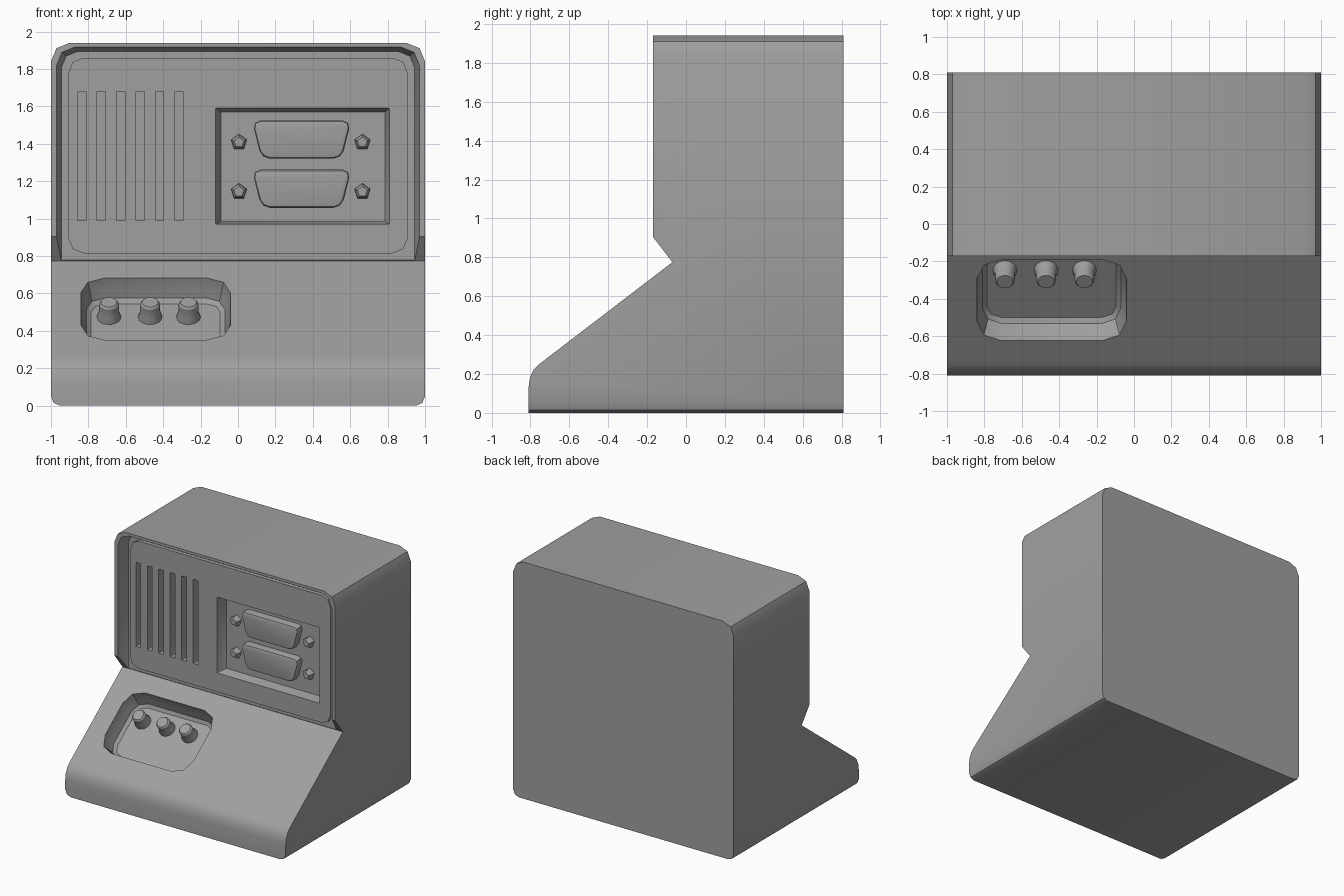
import bpy, bmesh, math
from mathutils import Matrix, Vector

old = bpy.data.objects.get("Cube")
if old:
    bpy.data.objects.remove(old, do_unlink=True)

grey = bpy.data.materials.new("plain_grey")
grey.use_nodes = True
grey.diffuse_color = (0.35, 0.35, 0.35, 1)
grey.node_tree.nodes["Principled BSDF"].inputs["Base Color"].default_value = grey.diffuse_color

# Local frames: outlines lie in the frame's XY plane and depth runs along its Z
FRONT = Matrix.Rotation(math.pi / 2, 4, 'X')
SIDE = Matrix(((0, 0, 1, 0), (1, 0, 0, 0), (0, 1, 0, 0), (0, 0, 0, 1)))
SLOPE = Matrix.Translation((0, -0.405, 0.515)) @ Matrix.Rotation(math.atan2(0.505, 0.66), 4, 'X')


def rounded(corners, radii):
    """Polygon whose corners are each rounded with two segments."""
    pts = []
    n = len(corners)
    for i, r in enumerate(radii):
        p = Vector(corners[i])
        a = (Vector(corners[i - 1]) - p).normalized() * r
        b = (Vector(corners[(i + 1) % n]) - p).normalized() * r
        pts += [p + a, p + (a + b) * 0.29, p + b]
    return pts


def rect(x0, x1, z0, z1, top=0.004, bottom=0.004):
    return rounded([(x0, z0), (x1, z0), (x1, z1), (x0, z1)], [bottom, bottom, top, top])


def circle(x, z, r, n):
    step = 2 * math.pi / n
    return [(x + r * math.sin(-i * step), z + r * math.cos(i * step)) for i in range(n)]


def loft(name, frame, rings):
    """Closed solid through a list of (outline, depth) rings."""
    bm = bmesh.new()
    loops = [[bm.verts.new(frame @ Vector((p[0], p[1], d))) for p in pts] for pts, d in rings]
    n = len(loops[0])
    for low, high in zip(loops, loops[1:]):
        for i in range(n):
            j = (i + 1) % n
            bm.faces.new((low[i], low[j], high[j], high[i]))
    bm.faces.new(loops[0][::-1])
    bm.faces.new(loops[-1])
    bmesh.ops.recalc_face_normals(bm, faces=bm.faces)
    mesh = bpy.data.meshes.new(name)
    bm.to_mesh(mesh)
    bm.free()
    mesh.materials.append(grey)
    obj = bpy.data.objects.new(name, mesh)
    bpy.context.collection.objects.link(obj)
    return obj


def select(obj):
    bpy.ops.object.select_all(action='DESELECT')
    obj.select_set(True)
    bpy.context.view_layer.objects.active = obj


def combine(obj, tool, operation):
    """Apply a boolean and discard the tool."""
    select(obj)
    mod = obj.modifiers.new("shape", 'BOOLEAN')
    mod.operation, mod.object, mod.solver = operation, tool, 'EXACT'
    bpy.ops.object.modifier_apply(modifier=mod.name)
    bpy.data.objects.remove(tool, do_unlink=True)


# Housing: side profile trimmed by the rounded front outline
profile = [(-0.81, 0), (-0.81, 0.13), (-0.803, 0.18), (-0.785, 0.22), (-0.76, 0.247), (-0.73, 0.27),
           (-0.07, 0.775), (-0.17, 0.905), (-0.17, 2), (0.81, 2), (0.81, 0)]
housing = loft("housing", SIDE, [(profile, -1.1), (profile, 1.1)])
shell = rect(-1, 1, 0, 1.94, 0.1, 0.05)
combine(housing, loft("trim", FRONT, [(shell, -0.81), (shell, 1)]), 'INTERSECT')

# Sunken front with a raised panel
combine(housing, loft("recess", FRONT, [(rect(-0.945, 0.945, 0.778, 1.895, 0.09), 0.07),
                                        (rect(-0.973, 0.973, 0.778, 1.92, 0.1), 0.18)]), 'DIFFERENCE')
panel = rect(-0.907, 0.907, 0.815, 1.86, 0.08, 0.08)
combine(housing, loft("panel", FRONT, [(panel, 0), (panel, 0.1)]), 'UNION')

# Vent slots
for i in range(6):
    x = -0.835 + i * 0.104
    slot = rect(x - 0.022, x + 0.022, 0.99, 1.68, 0.002, 0.002)
    combine(housing, loft("slot", FRONT, [(slot, 0.04), (slot, 0.13)]), 'DIFFERENCE')

# Port bay with sloping walls
combine(housing, loft("bay", FRONT, [(rect(-0.09, 0.785, 0.985, 1.57), 0.02),
                                     (rect(-0.12, 0.81, 0.97, 1.592), 0.102)]), 'DIFFERENCE')

# Knob tray sunk into the slope
tray = [(rect(-0.84 + t, -0.04 - t, -0.273 + t, 0.273 - t, 0.13 - t, 0.13 - t), d)
        for t, d in ((0.055, -0.13), (0.03, -0.11), (0.02, -0.07), (0, 0), (0, 0.1))]
combine(housing, loft("tray", SLOPE, tray), 'DIFFERENCE')
parts = [housing]


# Connectors and their nuts
def socket(z, t):
    h = 0.102 - t
    corners = [(0.125 + t, z - h), (0.555 - t, z - h), (0.605 - t, z + h), (0.075 + t, z + h)]
    return rounded(corners, [0.045 - t] * 4)


for row, z in (("upper", 1.423), ("lower", 1.16)):
    parts.append(loft(row + "_connector", FRONT,
                      [(socket(z, 0), 0.01), (socket(z, 0), 0.065),
                       (socket(z, 0.006), 0.076), (socket(z, 0.02), 0.08)]))
    for side, x in (("right", 0.005), ("left", 0.665)):
        parts.append(loft(f"{row}_{side}_nut", FRONT,
                          [(circle(x, z - 0.015, r, 5), d) for r, d in ((0.045, 0.01), (0.043, 0.05), (0.028, 0.07))]))

# Knobs
for side, x in (("right", -0.69), ("middle", -0.47), ("left", -0.265)):
    parts.append(loft(side + "_knob", SLOPE,
                      [(circle(x, 0.1, r, 16), d)
                       for r, d in ((0.064, -0.14), (0.064, -0.125), (0.055, -0.1), (0.052, -0.04), (0.043, -0.028)) ]))

for obj in parts:
    select(obj)
    bpy.ops.object.shade_smooth_by_angle(angle=math.radians(32))
